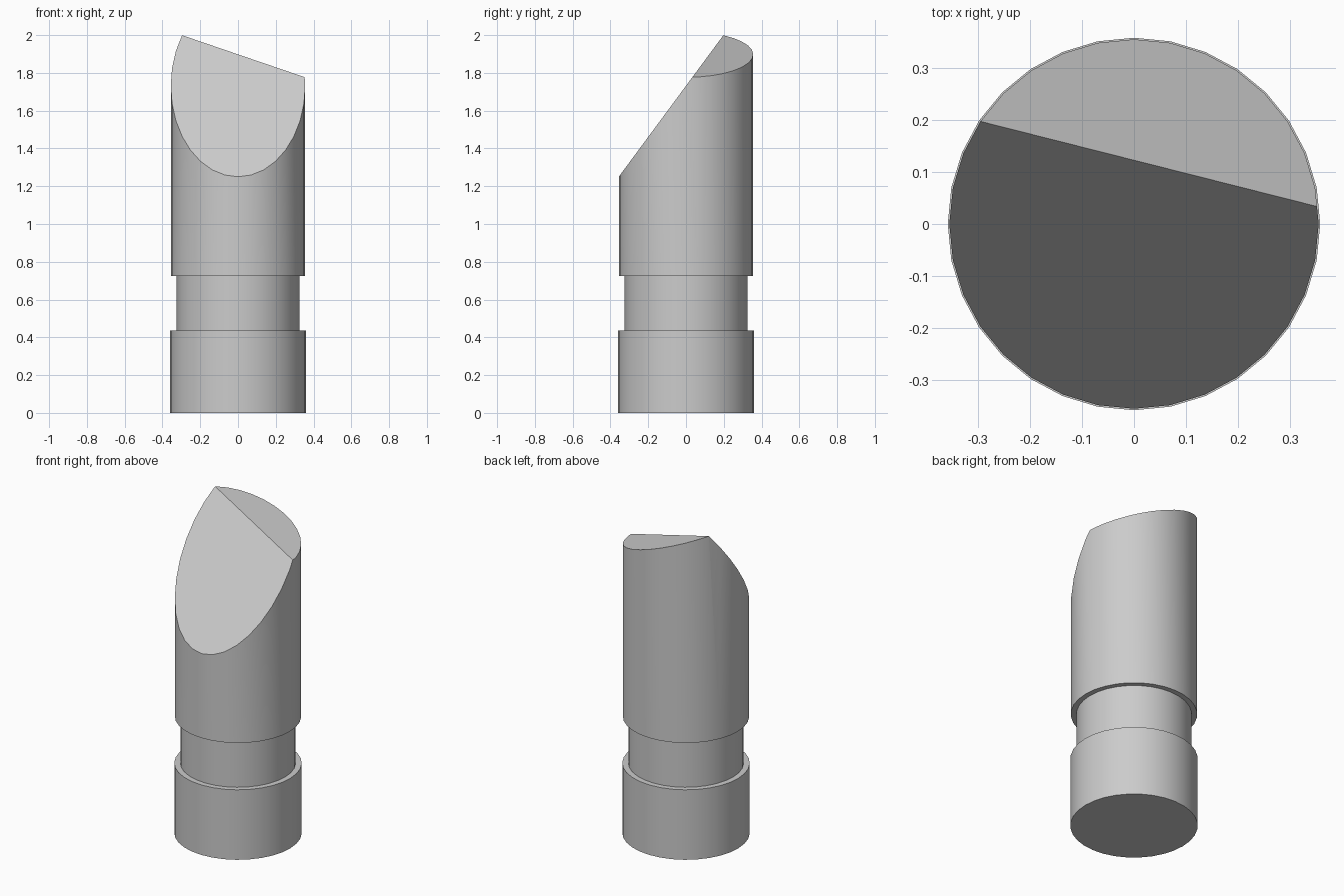
import bpy, bmesh, math
from mathutils import Vector

if "Cube" in bpy.data.objects:
    bpy.data.objects.remove(bpy.data.objects["Cube"])

SIDES = 32
# radius, height from the foot up; the last ring is trimmed by the slanted cuts
PROFILE = [(0.359, 0.0), (0.359, 0.435), (0.325, 0.435),
           (0.325, 0.725), (0.356, 0.725), (0.356, 2.3)]

bm = bmesh.new()

# lathed body: base, recessed neck, upper shaft
rings = []
for r, z in PROFILE:
    rings.append([bm.verts.new((r * math.cos(2 * math.pi * i / SIDES),
                                r * math.sin(2 * math.pi * i / SIDES), z))
                  for i in range(SIDES)])
for low, high in zip(rings, rings[1:]):
    for i in range(SIDES):
        j = (i + 1) % SIDES
        bm.faces.new((low[i], low[j], high[j], high[i]))
bm.faces.new(list(reversed(rings[0])))
bm.faces.new(rings[-1])


def slice_off(point, normal):
    """Remove everything above a plane and cap the opening."""
    geom = bm.verts[:] + bm.edges[:] + bm.faces[:]
    cut = bmesh.ops.bisect_plane(bm, geom=geom, dist=1e-5, plane_co=point,
                                 plane_no=Vector(normal).normalized(),
                                 clear_outer=True)
    edges = [e for e in cut["geom_cut"] if isinstance(e, bmesh.types.BMEdge)]
    bmesh.ops.contextual_create(bm, geom=edges)


# top sloping down to the right, then the steep front face
slice_off((0, 0, 1.898), (0.342, 0, 1))
slice_off((0, -0.356, 1.25), (0, -1.353, 1))
bmesh.ops.recalc_face_normals(bm, faces=bm.faces[:])

mesh = bpy.data.meshes.new("slanted_column")
bm.to_mesh(mesh)
bm.free()
column = bpy.data.objects.new("slanted_column", mesh)
bpy.context.collection.objects.link(column)

# smooth sides, crisp rims and cuts
bpy.context.view_layer.objects.active = column
column.select_set(True)
bpy.ops.object.shade_smooth_by_angle(angle=math.radians(30))
